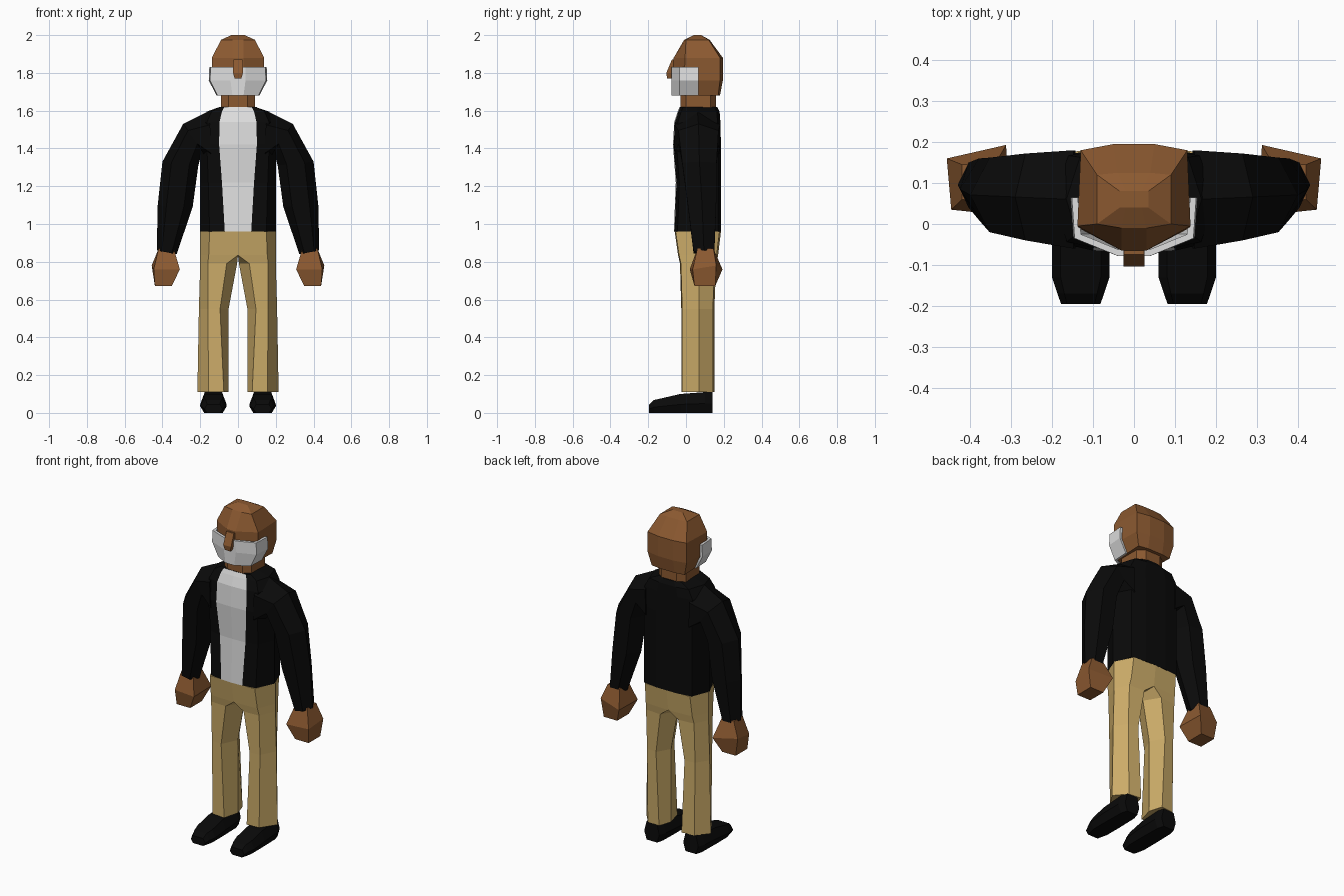
import bpy, bmesh

cube = bpy.data.objects.get("Cube")
if cube:
    bpy.data.objects.remove(cube, do_unlink=True)


def material(name, r, g, b):
    m = bpy.data.materials.new(name)
    m.use_nodes = True
    m.diffuse_color = (r, g, b, 1)
    m.node_tree.nodes["Principled BSDF"].inputs["Base Color"].default_value = (r, g, b, 1)
    return m


SKIN = material("brown_skin", .26, .1, .03)
BLACK = material("black_cloth", .003, .003, .003)
WHITE = material("white_cloth", .74, .74, .74)
TAN = material("tan_cloth", .6, .41, .14)


def loft(name, rings, *mats, rule=None, side=1):
    """Skin closed rings of 3D points, cap both ends; side -1 mirrors in x."""
    bm = bmesh.new()
    loops = [[bm.verts.new((x * side, y, z)) for x, y, z in r] for r in rings]
    n = len(loops[0])
    for a, b in zip(loops, loops[1:]):
        for i in range(n):
            j = (i + 1) % n
            bm.faces.new((a[i], a[j], b[j], b[i]))
    bm.faces.new(loops[0])
    bm.faces.new(loops[-1])
    bmesh.ops.recalc_face_normals(bm, faces=bm.faces)
    if rule:
        for f in bm.faces:
            f.material_index = int(rule(f))
    me = bpy.data.meshes.new(name)
    bm.to_mesh(me)
    bm.free()
    for m in mats:
        me.materials.append(m)
    ob = bpy.data.objects.new(name, me)
    bpy.context.collection.objects.link(ob)
    return ob


def sym(z, half):
    """Level ring from its +x half, listed front to back."""
    back = [(-x, y) for x, y in reversed(half) if x > 0]
    return [(x, y, z) for x, y in half + back]


def box(z, x0, x1, y0, y1):
    return [(x0, y0, z), (x1, y0, z), (x1, y1, z), (x0, y1, z)]


# Head and neck
loft("head", [
    sym(1.68, [(.03, -.05), (.1, -.02), (.11, .17), (.05, .18)]),
    sym(1.76, [(.03, -.065), (.135, -.01), (.13, .18), (.05, .195)]),
    sym(1.88, [(.03, -.065), (.138, -.005), (.13, .18), (.05, .195)]),
    sym(1.975, [(.03, -.01), (.09, 0), (.09, .12), (.04, .125)]),
    sym(2.0, [(.02, .04), (.035, .04), (.035, .08), (.02, .08)]),
], SKIN)
loft("neck", [sym(z, [(.05, -.03), (.09, .0), (.09, .13), (.05, .16)])
              for z in (1.58, 1.72)], SKIN)
loft("nose", [box(1.77, -.018, .018, -.1, -.05),
              box(1.8, -.026, .026, -.104, -.05),
              box(1.87, -.025, .025, -.075, -.04)], SKIN)

# Face mask: a C-shaped band round the front of the head
outer = [(.155, .065), (.148, -.035), (.04, -.078)]
inner = [(.04, -.062), (.132, -.025), (.14, .065)]


def mask_ring(z, s):
    def span(p):
        return [(x * s, y, z) for x, y in p]
    def flip(p):
        return [(-x, y, z) for x, y, z in reversed(p)]
    a, b = span(outer), span(inner)
    return a + flip(a) + flip(b) + b


loft("face_mask", [mask_ring(1.68, .73), mask_ring(1.76, 1), mask_ring(1.83, .98)], WHITE)

# Jacket body with the shirt showing down the middle
# level, shirt half width, body half width, front, back
levels = [(.96, .07, .2, -.06, .185), (1.22, .085, .2, -.05, .185),
          (1.42, .1, .2, -.065, .185), (1.54, .098, .2, -.058, .182),
          (1.595, .085, .165, -.04, .178), (1.62, .072, .09, -.03, .165)]
loft("jacket_body", [
    sym(z, [(0, f - .004), (s, f), ((s + w) / 2 + .015, f + .015), (w, .06),
            (w * .8, b - .015), (w * .35, b)])
    for z, s, w, f, b in levels], BLACK, WHITE,
    rule=lambda f: f.normal.y < -.4 and abs(f.calc_center_median().x) < .053)

# Sleeve sections: inner x, z; outer x, z; front y, back y
sleeve = [(.14, 1.3, .15, 1.6, -.06, .18), (.19, 1.39, .29, 1.53, -.04, .172),
          (.21, 1.31, .4, 1.33, -.02, .162), (.24, 1.09, .425, 1.1, .01, .16),
          (.325, .84, .43, .86, .04, .15)]


def sleeve_ring(xi, zi, xo, zo, y0, y1):
    ts = [(0, .5), (.25, 0), (.75, 0), (1, .5), (.75, 1), (.25, 1)]
    return [(xi + (xo - xi) * t, y0 + (y1 - y0) * u, zi + (zo - zi) * t) for t, u in ts]


# Trouser leg rings: inner, front-in, front-out, outer, back-out, back-in
# level, inner x, front-in x, front-out x, outer x, front y, back y
legs = [(.11, .05, .075, .155, .215, -.025, .15), (.55, .05, .095, .16, .207, -.025, .15),
        (.79, .005, .06, .16, .2, -.032, .16), (.835, 0, 0, .155, .2, -.042, .17),
        (.96, 0, 0, .15, .2, -.06, .185)]


def leg_ring(z, m, a, b, c, f, k):
    return [(m, .07, z), (a, f, z), (b, f + .005, z), (c, .07, z), (b, k - .008, z), (a, k, z)]


# Shoe sections: y, half width, height
shoe = [(-.195, .048, .045), (-.17, .057, .068), (-.13, .07, .077),
        (-.03, .07, .1), (.1, .066, .11), (.14, .05, .11)]


def shoe_ring(y, w, h):
    profile = [(-.7, 0), (.7, 0), (1, .45), (.7, 1), (-.7, 1), (-1, .45)]
    return [(.13 + w * u, y, h * v) for u, v in profile]


for label, side in (("left", 1), ("right", -1)):
    loft(label + "_sleeve", [sleeve_ring(*s) for s in sleeve], BLACK, side=side)
    loft(label + "_hand", [
        box(.87, .34, .42, .06, .145),
        [(.308, .02, .76), (.446, .035, .76), (.457, .16, .78), (.312, .193, .76)],
        box(.672, .35, .44, .045, .155)], SKIN, side=side)
    loft(label + "_trouser_leg", [leg_ring(*s) for s in legs], TAN, side=side)
    loft(label + "_shoe", [shoe_ring(*s) for s in shoe], BLACK, side=side)
